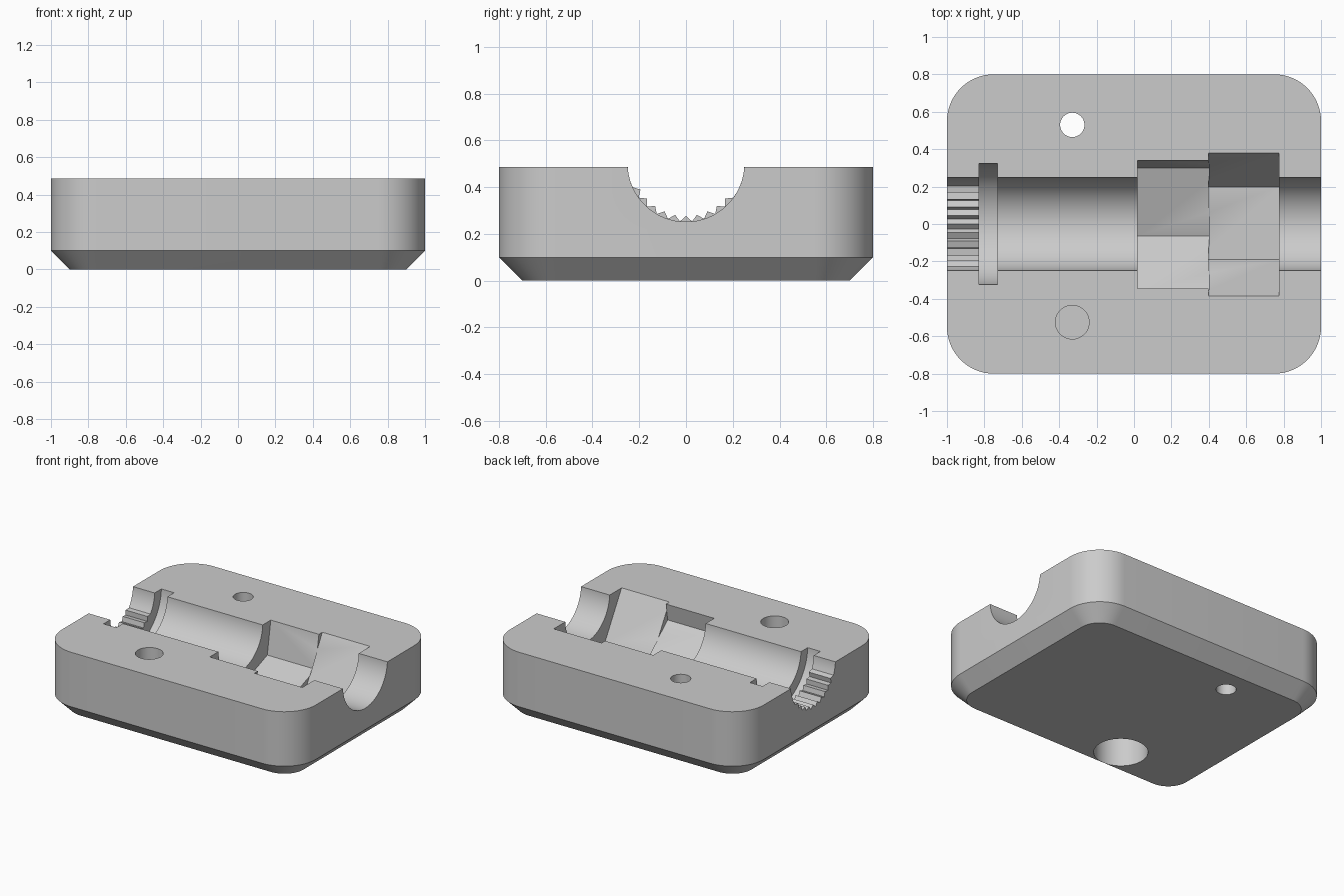
import bpy, bmesh
from math import sin, cos, radians, pi

if "Cube" in bpy.data.objects:
    bpy.data.objects.remove(bpy.data.objects["Cube"])

AXIS_Z = 0.502      # height of the channel axis
TOP = 0.487         # height of the block

grey = bpy.data.materials.new("light grey")
grey.use_nodes = True
grey.diffuse_color = (0.6, 0.6, 0.6, 1)
grey.node_tree.nodes["Principled BSDF"].inputs["Base Color"].default_value = (0.6, 0.6, 0.6, 1)


def loft(name, rings):
    """Closed solid through a list of equal-length rings of points."""
    bm = bmesh.new()
    loops = [[bm.verts.new(p) for p in ring] for ring in rings]
    n = len(loops[0])
    for a, b in zip(loops, loops[1:]):
        for i in range(n):
            bm.faces.new((a[i], a[(i + 1) % n], b[(i + 1) % n], b[i]))
    bm.faces.new(loops[0])
    bm.faces.new(loops[-1])
    bmesh.ops.recalc_face_normals(bm, faces=bm.faces)
    mesh = bpy.data.meshes.new(name)
    bm.to_mesh(mesh)
    bm.free()
    mesh.materials.append(grey)
    obj = bpy.data.objects.new(name, mesh)
    bpy.context.collection.objects.link(obj)
    return obj


def rounded_rect(inset, z, steps=16):
    pts = []
    for q, (sx, sy) in enumerate(((1, 1), (-1, 1), (-1, -1), (1, -1))):
        for i in range(steps + 1):
            a = (q + i / steps) * pi / 2
            r = 0.25 - inset
            pts.append((sx * 0.75 + r * cos(a), sy * 0.55 + r * sin(a), z))
    return pts


def along_x(name, polar, x0, x1):
    """Prism along x; polar holds (degrees from straight down, radius)."""
    ring = [(r * sin(radians(a)), AXIS_Z - r * cos(radians(a))) for a, r in polar]
    return loft(name, [[(x, y, z) for y, z in ring] for x in (x0, x1)])


def circle(r, n=96):
    return [(360 * (i + 0.5) / n, r) for i in range(n)]


def hexagon(turn):
    return [(turn + 60 * i, 0.39) for i in range(6)]


def drill(name, y, r, z0, z1, n=64):
    ring = [(-0.33 + r * cos(2 * pi * i / n), y + r * sin(2 * pi * i / n)) for i in range(n)]
    return loft(name, [[(x, yy, z) for x, yy in ring] for z in (z0, z1)])


# Block with rounded corners and chamfered underside
block = loft("clamp_block", [rounded_rect(0.1, 0), rounded_rect(0, 0.1), rounded_rect(0, TOP)])

# Gripping teeth at one end: zigzag across the lower part of the bore
teeth = [(a, 0.225 if -66 < a < 54 and a % 12 == 0 else 0.25) for a in range(-180, 180, 6)]

cutters = [
    along_x("channel_cutter", circle(0.25), -0.78, 1.1),
    along_x("teeth_cutter", teeth, -1.1, -0.78),
    along_x("collar_cutter", circle(0.325), -0.83, -0.73),
    along_x("tilted_hex_cutter", hexagon(-9.6), 0.02, 0.4),
    along_x("flat_hex_cutter", hexagon(30.7), 0.398, 0.775),
    drill("through_hole_cutter", 0.53, 0.065, -0.1, 0.6),
    drill("top_hole_cutter", -0.525, 0.09, 0.27, 0.6),
    drill("counterbore_cutter", -0.525, 0.175, -0.1, 0.25),
]

# Cut every pocket, then discard the cutters
bpy.context.view_layer.objects.active = block
for cutter in cutters:
    mod = block.modifiers.new(cutter.name, 'BOOLEAN')
    mod.operation = 'DIFFERENCE'
    mod.solver = 'EXACT'
    mod.object = cutter
    bpy.ops.object.modifier_apply(modifier=mod.name)
    bpy.data.objects.remove(cutter)

bpy.ops.object.select_all(action='DESELECT')
block.select_set(True)
bpy.ops.object.shade_smooth_by_angle(angle=radians(25))
